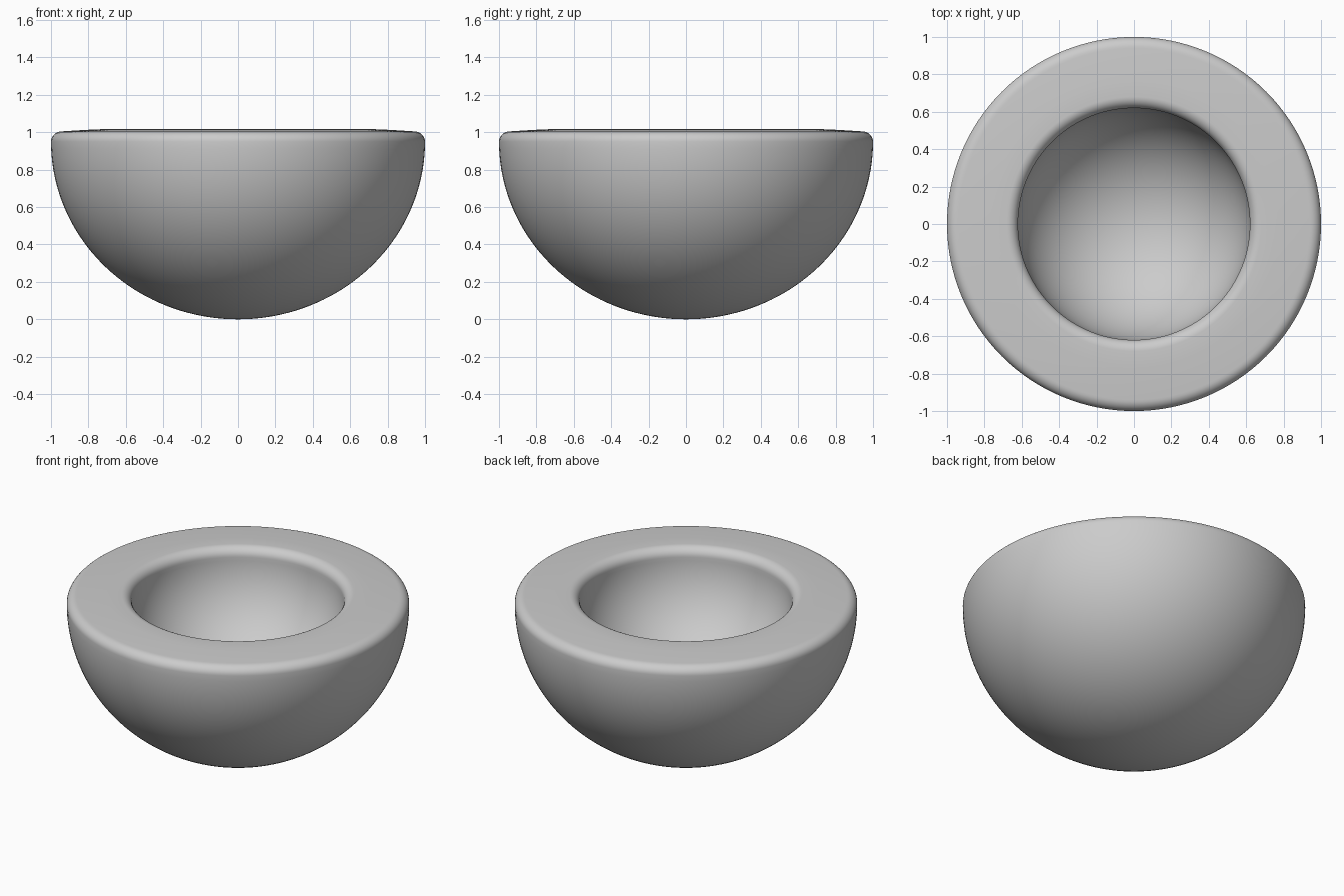
import bpy, bmesh
from math import sin, cos, pi

if "Cube" in bpy.data.objects:
    bpy.data.objects.remove(bpy.data.objects["Cube"])

SEG = 128
N = 40

# Half profile (radius, height): outer shell, rounded rim, inner hollow
profile = []
for i in range(N + 1):
    a = pi / 2 * i / N
    profile.append((sin(a), 0.95 - 0.95 * cos(a)))
for i in range(1, 9):
    a = pi / 2 * i / 8
    profile.append((0.94 + 0.06 * cos(a), 0.95 + 0.055 * sin(a)))
profile += [(0.86, 1.010), (0.77, 1.015)]
for i in range(9):
    a = pi / 2 * i / 8
    profile.append((0.68 - 0.06 * sin(a), 0.96 + 0.058 * cos(a)))
for i in range(1, N + 1):
    a = pi / 2 * i / N
    profile.append((0.62 * cos(a), 0.96 - 0.58 * sin(a)))

# Revolve the profile around z
bm = bmesh.new()
verts = [bm.verts.new((max(r, 0), 0, z)) for r, z in profile]
edges = [bm.edges.new(p) for p in zip(verts, verts[1:])]
bmesh.ops.spin(bm, geom=verts + edges, cent=(0, 0, 0), axis=(0, 0, 1),
               angle=2 * pi, steps=SEG, use_merge=False)
bmesh.ops.remove_doubles(bm, verts=bm.verts, dist=1e-4)
bmesh.ops.recalc_face_normals(bm, faces=bm.faces)
for f in bm.faces:
    f.smooth = True

mesh = bpy.data.meshes.new("thick_bowl")
bm.to_mesh(mesh)
bm.free()
bowl = bpy.data.objects.new("thick_bowl", mesh)
bpy.context.collection.objects.link(bowl)
